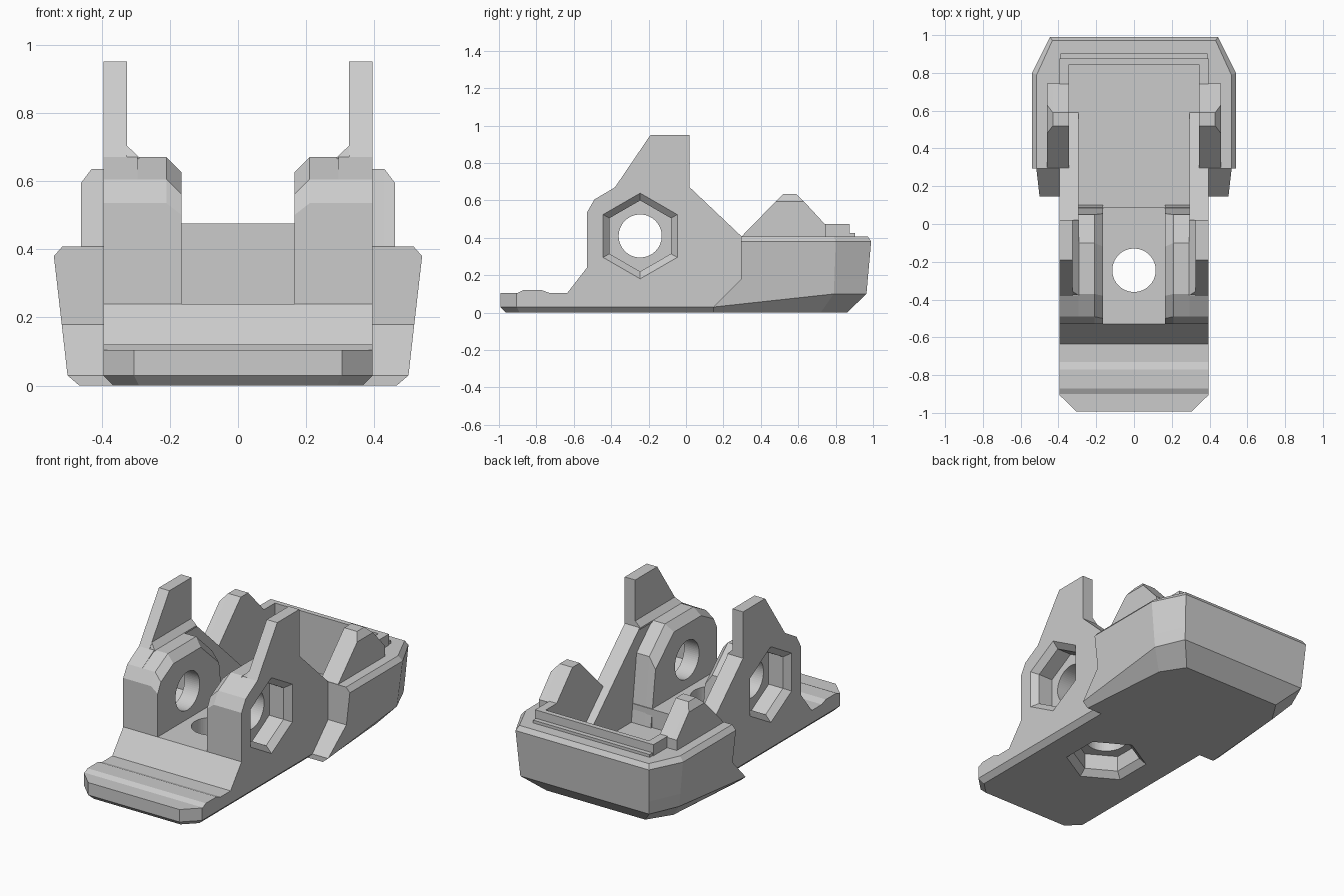
import bpy, bmesh, math
from mathutils import Vector

cube = bpy.data.objects.get("Cube")
if cube:
    bpy.data.objects.remove(cube, do_unlink=True)

grey = bpy.data.materials.new("light_grey")
grey.use_nodes = True
COLOUR = (0.6, 0.6, 0.6, 1)
grey.diffuse_color = COLOUR
grey.node_tree.nodes["Principled BSDF"].inputs["Base Color"].default_value = COLOUR


def loft(name, rings, helper=False):
    """Skin a stack of equal-length closed rings and cap both ends."""
    bm = bmesh.new()
    rows = [[bm.verts.new(p) for p in ring] for ring in rings]
    n = len(rows[0])
    for a, b in zip(rows, rows[1:]):
        for i in range(n):
            j = (i + 1) % n
            bm.faces.new((a[i], a[j], b[j], b[i]))
    bm.faces.new(rows[0])
    bm.faces.new(rows[-1])
    bmesh.ops.recalc_face_normals(bm, faces=bm.faces)
    mesh = bpy.data.meshes.new(name)
    bm.to_mesh(mesh)
    bm.free()
    mesh.materials.append(grey)
    ob = bpy.data.objects.new(name, mesh)
    bpy.context.collection.objects.link(ob)
    if helper:
        ob.hide_render = True
        ob.hide_viewport = True
        ob.display_type = 'WIRE'
    return ob


def across(name, slices):
    """Loft (y, z) profiles placed at x stations."""
    return loft(name, [[(x, y, z) for y, z in prof] for x, prof in slices])


def box(name, x0, x1, y0, y1, z0, z1, helper=False):
    corners = [(x0, y0), (x1, y0), (x1, y1), (x0, y1)]
    return loft(name, [[(x, y, z) for x, y in corners] for z in (z0, z1)], helper)


def round_cutter(name, origin, axis, up, steps, sides):
    """Loft regular polygons; steps are (depth, radius) along the axis."""
    o, a, u = Vector(origin), Vector(axis), Vector(up)
    v = a.cross(u)
    angles = [math.tau * i / sides for i in range(sides)]
    return loft(name, [[o + a * d + (u * math.cos(t) + v * math.sin(t)) * r
                        for t in angles] for d, r in steps], True)


def cut(ob, cutters):
    for c in cutters:
        m = ob.modifiers.new(c.name, 'BOOLEAN')
        m.operation, m.solver, m.object = 'DIFFERENCE', 'EXACT', c


# Cutters: hexagonal nut pockets with a chamfered mouth, and bolt holes
POCKET = [(-0.02, 0.229), (0, 0.229), (0.035, 0.19), (0.13, 0.19)]
HY, HZ, R = -0.245, 0.41, 0.115
pockets = {s: round_cutter("side_pocket_cutter", (s * 0.395, HY, HZ), (-s, 0, 0),
                           (0, 0, 1), POCKET, 6) for s in (1, -1)}
side_hole = round_cutter("side_hole_cutter", (0, HY, HZ), (1, 0, 0), (0, 0, 1),
                         [(-0.6, R), (0.6, R)], 64)
floor_pocket = round_cutter("floor_pocket_cutter", (0, HY, 0), (0, 0, 1), (0, 1, 0), POCKET, 6)
floor_hole = round_cutter("floor_hole_cutter", (0, HY, 0), (0, 0, 1), (0, 1, 0),
                          [(-0.1, R), (0.3, R)], 64)
cavity = box("cavity_cutter", -0.345, 0.345, 0, 0.845, 0.13, 0.7, True)

# Base plate with raised front lip, ramp and seat
HALF = 0.395
tail = [(-0.9, 0.105), (-0.87, 0.12), (-0.77, 0.12), (-0.73, 0.105), (-0.635, 0.105),
        (-0.53, 0.24), (0.09, 0.24), (0.09, 0.13), (0.75, 0.13), (0.75, 0.0)]


def base_profile(front):
    return [(front, 0.03), (front, 0.105)] + tail[:-1] + [(0.75, 0.03)]


base = across("base", [(-HALF, base_profile(-0.905)), (-0.305, base_profile(-0.993)),
                       (0.305, base_profile(-0.993)), (HALF, base_profile(-0.905))])
cut(base, [floor_pocket, floor_hole, *pockets.values()])

# Tapered foot under the base
def foot_ring(d, z):
    half = [(HALF - d, 0.75), (HALF - d, -0.905 + d / 2), (0.305 - d / 2, -0.993 + d)]
    return [(x, y, z) for x, y in half] + [(-x, y, z) for x, y in reversed(half)]


foot = loft("foot", [foot_ring(0.03, 0), foot_ring(0, 0.03)])
cut(foot, [floor_pocket, floor_hole])

# Rear tray with chamfered corners and a widening underside bevel
tray_half = [
    [(0.465, 0.145, 0), (0.42, 0.72, 0), (0.33, 0.86, 0)],
    [(0.50, 0.145, 0.03), (0.507, 0.79, 0.10), (0.43, 0.965, 0.10)],
    [(0.517, 0.295, 0.18), (0.517, 0.793, 0.18), (0.435, 0.972, 0.18)],
    [(0.54, 0.295, 0.38), (0.54, 0.80, 0.38), (0.445, 0.99, 0.38)],
    [(0.515, 0.295, 0.408), (0.515, 0.79, 0.408), (0.432, 0.972, 0.408)]]
tray = loft("rear_tray", [h + [(-x, y, z) for x, y, z in reversed(h)] for h in tray_half])
cut(tray, [cavity])

# Raised rim at the back of the tray
box("rim_back", -HALF, HALF, 0.845, 0.875, 0.39, 0.475)
box("rim_step", -0.39, 0.39, 0.86, 0.903, 0.39, 0.425)

# Side profiles (y, z)
plate = [(-0.53, 0.2), (-0.53, 0.535), (-0.49, 0.605), (-0.38, 0.67), (0.02, 0.67),
         (0.59, 0.13), (0.59, 0.1), (-0.4, 0.1)]
block = [(-0.53, 0.125), (-0.53, 0.535), (-0.49, 0.605), (-0.37, 0.67), (-0.10, 0.67),
         (0.05, 0.53), (0.10, 0.125)]
block_inner = [(-0.53, 0.125), (-0.53, 0.5), (-0.50, 0.56), (-0.38, 0.625), (-0.12, 0.625),
               (0.055, 0.465), (0.10, 0.125)]
post = [(-0.39, 0.66), (-0.38, 0.67), (-0.19, 0.95), (0.02, 0.95), (0.02, 0.66)]
fillet_low = [(-0.38, 0.66), (-0.38, 0.67), (0.02, 0.67), (0.02, 0.66)]
fillet_high = [(-0.38, 0.66), (-0.356, 0.705), (0.02, 0.705), (0.02, 0.66)]
prong = [(0.295, 0.39), (0.295, 0.405), (0.52, 0.635), (0.59, 0.635), (0.745, 0.47), (0.745, 0.39)]
prong_outer = [(0.295, 0.39), (0.295, 0.405), (0.48, 0.595), (0.63, 0.595), (0.745, 0.47),
               (0.745, 0.39)]

for side, s in (("left", 1), ("right", -1)):
    # Cheek: outer plate, thick inner block and upright post
    outer = across(side + "_cheek_plate", [(s * 0.295, plate), (s * HALF, plate)])
    inner = across(side + "_cheek_block", [(s * 0.165, block_inner), (s * 0.21, block),
                                           (s * 0.30, block)])
    for part in (outer, inner):
        cut(part, [pockets[s], side_hole])
    across(side + "_post", [(s * 0.325, post), (s * HALF, post)])
    across(side + "_post_fillet", [(s * 0.29, fillet_low), (s * 0.327, fillet_high)])
    # Tray prong with chamfered outer crest, and rim return
    across(side + "_prong", [(s * 0.345, prong), (s * 0.43, prong), (s * 0.46, prong_outer)])
    lo, hi = sorted((s * 0.345, s * HALF))
    box(side + "_rim_side", lo, hi, 0.74, 0.875, 0.39, 0.475)
